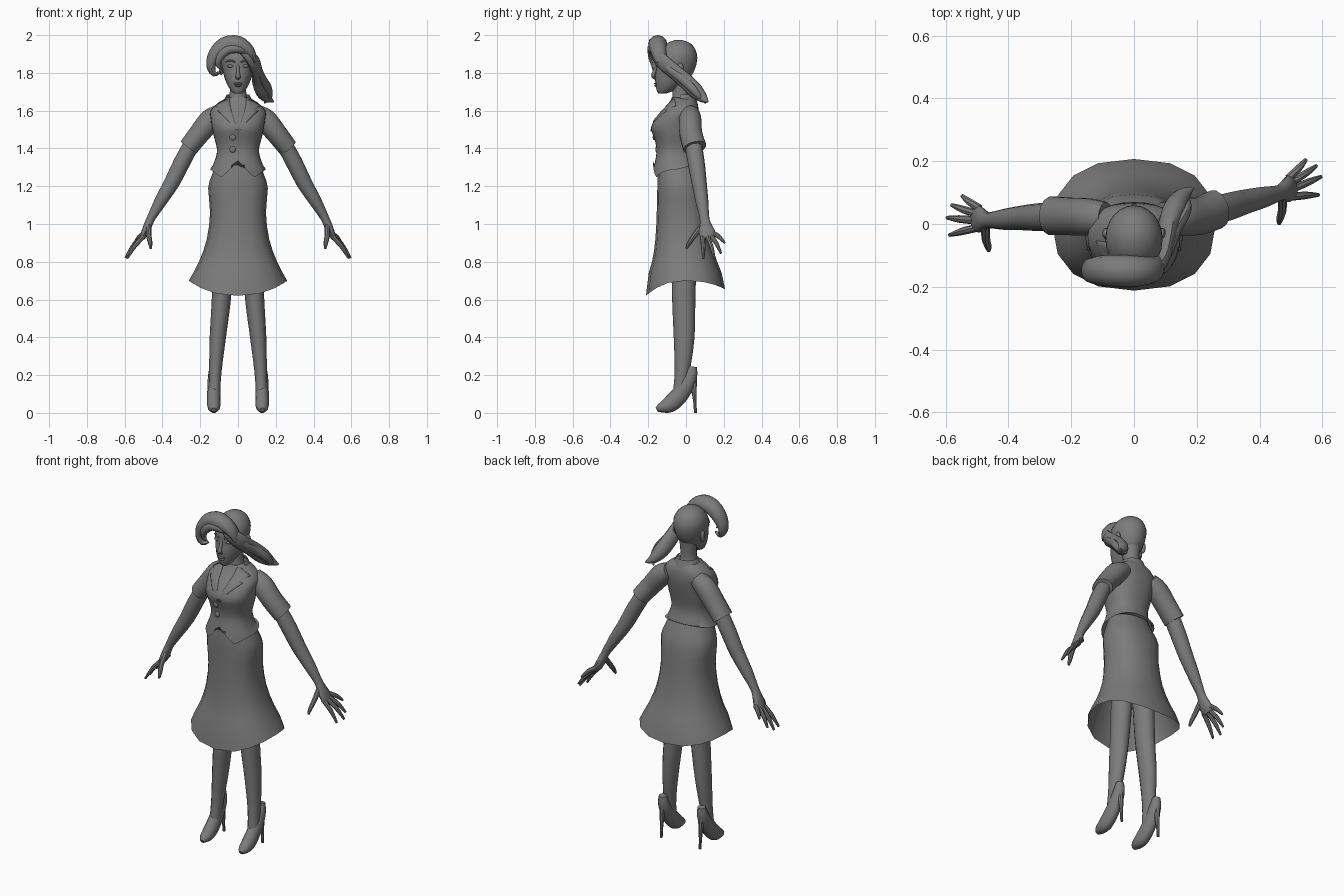
import bpy, bmesh
from math import sin, cos, pi, copysign, radians
from mathutils import Vector, Matrix
from mathutils.bvhtree import BVHTree

if "Cube" in bpy.data.objects:
    bpy.data.objects.remove(bpy.data.objects["Cube"], do_unlink=True)

grey = bpy.data.materials.new("plain grey")
grey.use_nodes = True
grey.diffuse_color = (.2, .2, .2, 1)
grey.node_tree.nodes["Principled BSDF"].inputs["Base Color"].default_value = (.2, .2, .2, 1)
parts = []


def finish(name, bm):
    bmesh.ops.recalc_face_normals(bm, faces=bm.faces)
    mesh = bpy.data.meshes.new(name)
    bm.to_mesh(mesh)
    bm.free()
    mesh.materials.append(grey)
    obj = bpy.data.objects.new(name, mesh)
    bpy.context.collection.objects.link(obj)
    parts.append(obj)
    return obj


def skin(name, rows, closed=True, caps=(True, True)):
    """Join rows of points into a surface."""
    bm = bmesh.new()
    rings = [[bm.verts.new(p) for p in row] for row in rows]
    n = len(rings[0])
    for low, high in zip(rings, rings[1:]):
        for i in range(n if closed else n - 1):
            j = (i + 1) % n
            bm.faces.new((low[i], low[j], high[j], high[i]))
    for ring, cap in ((rings[0], caps[0]), (rings[-1], caps[1])):
        if closed and cap:
            bm.faces.new(ring)
    return finish(name, bm)


def smooth_path(points, steps):
    """Catmull-Rom interpolation of tuples of any length."""
    pts = [points[0], *points, points[-1]]
    out = []
    for a, b, c, d in zip(pts, pts[1:], pts[2:], pts[3:]):
        for k in range(steps):
            t = k / steps
            out.append([q + t / 2 * (r - p + t * (2 * p - 5 * q + 4 * r - s + t * (3 * (q - r) + s - p)))
                        for p, q, r, s in zip(a, b, c, d)])
    return out + [list(points[-1])]


def loft(name, sections, n=20, power=1, steps=2, caps=(True, True), hem=None):
    """Sections are height, half width, front y, back y."""
    rows = []
    for k, (z, rx, front, back) in enumerate(smooth_path(sections, steps)):
        row = []
        for i in range(n):
            s, c = sin(2 * pi * i / n), -cos(2 * pi * i / n)
            x = rx * copysign(abs(s) ** power, s)
            y = (front + back) / 2 + (back - front) / 2 * copysign(abs(c) ** power, c)
            row.append((x, y, hem(x, c) if hem and k == 0 else z))
        rows.append(row)
    return skin(name, rows, caps=caps)


def tube(name, points, up, n=10, steps=3):
    """Points are x, y, z, half thickness, half breadth along the up hint."""
    path = smooth_path(points, steps)
    centres = [Vector(p[:3]) for p in path]
    rows = []
    for i, p in enumerate(path):
        tangent = (centres[min(i + 1, len(path) - 1)] - centres[max(i - 1, 0)]).normalized()
        side = Vector(up).cross(tangent).normalized()
        broad = tangent.cross(side)
        rows.append([centres[i] + side * p[3] * cos(2 * pi * k / n) + broad * p[4] * sin(2 * pi * k / n)
                     for k in range(n)])
    return skin(name, rows)


def ball(name, centre, size):
    bm = bmesh.new()
    bmesh.ops.create_uvsphere(bm, u_segments=12, v_segments=8, radius=1,
                              matrix=Matrix.Translation(centre) @ Matrix.Diagonal((*size, 1)))
    return finish(name, bm)


X, Y = (1, 0, 0), (0, 1, 0)

# Skirt with a dipping flared hem
loft("skirt", [(.7, .26, -.212, .207), (.8, .207, -.18, .165), (.92, .165, -.162, .13), (1.06, .148, -.155, .11),
               (1.19, .158, -.152, .095), (1.26, .138, -.15, .07), (1.36, .1, -.14, .03)],
     n=16, power=.85, caps=(False, True),
     hem=lambda x, c: .7 - (.08 if c < 0 else .045) * c * c)


# Jacket with a pointed front hem
def jacket_hem(x, c):
    if c > 0:
        return 1.29 + .03 * c
    return 1.335 - 1.06 * abs(x) if abs(x) < .085 else 1.245 + .7 * (abs(x) - .085)


jacket = loft("jacket", [(1.28, .146, -.175, .07), (1.35, .118, -.16, .045), (1.4, .112, -.156, .04),
                         (1.46, .127, -.17, .05), (1.51, .137, -.186, .06), (1.56, .145, -.16, .067),
                         (1.6, .145, -.125, .067), (1.64, .108, -.09, .06), (1.67, .058, -.075, .04)],
              n=32, power=.85, caps=(False, True), hem=jacket_hem)
surface = BVHTree.FromPolygons([v.co for v in jacket.data.vertices], [p.vertices for p in jacket.data.polygons])


def on_jacket(x, z, lift=.006):
    hit = surface.ray_cast(Vector((x, -1, z)), Vector(Y))[0]
    return Vector((x, (hit.y if hit else -.05) - lift, z))


# Lapels, closing edge and buttons laid on the jacket
edges = [((.045, 1.665), (.065, 1.66)), ((.042, 1.63), (.122, 1.628)), ((.036, 1.605), (.085, 1.605)),
         ((.036, 1.6), (.108, 1.6)), ((.02, 1.55), (.055, 1.55)), ((.002, 1.495), (.008, 1.49))]
for label, s in (("right", -1), ("left", 1)):
    rows = [[on_jacket(s * (a[0] + (b[0] - a[0]) * k / 4), a[1] + (b[1] - a[1]) * k / 4) for k in range(5)]
            for a, b in edges]
    lapel = skin(label + "_lapel", rows, closed=False)
    lapel.modifiers.new("thickness", "SOLIDIFY").thickness = .008
skin("closing_edge", [[on_jacket(x, 1.35 + .14 * k / 6, .004) for x in (-.005, .005)] for k in range(7)], closed=False)
for i, z in enumerate((1.395, 1.46)):
    ball(f"button_{i}", on_jacket(-.028, z, 0), (.017, .008, .017))

# Collar stand and neck
collar = loft("collar", [(1.63, .088, -.085, .064), (1.685, .06, -.07, .045)], n=20, steps=1, caps=(False, False))
bm = bmesh.new()
bm.from_mesh(collar.data)
bmesh.ops.delete(bm, geom=[f for f in bm.faces if f.calc_center_median().y < -.04], context="FACES")
bm.to_mesh(collar.data)
bm.free()
loft("neck", [(1.6, .065, -.1, .035), (1.66, .05, -.075, .025), (1.71, .044, -.07, .02), (1.78, .05, -.07, .025)], n=14)

# Head and face
loft("head", [(1.69, .02, -.145, -.11), (1.703, .036, -.154, -.07), (1.74, .058, -.161, -.02), (1.78, .073, -.164, .025),
              (1.82, .083, -.158, .047), (1.86, .09, -.158, .058), (1.9, .089, -.148, .058), (1.94, .07, -.12, .04),
              (1.965, .04, -.085, .008), (1.975, .01, -.05, -.03)], n=24)
tube("nose", [(0, -.15, 1.845, .006, .008), (0, -.168, 1.805, .01, .009), (0, -.174, 1.782, .01, .014),
              (0, -.16, 1.768, .005, .01)], X)
ball("upper_lip", (0, -.158, 1.743), (.023, .011, .006))
ball("lower_lip", (0, -.157, 1.732), (.019, .011, .006))
for label, s in (("right", -1), ("left", 1)):
    ball(label + "_eye", (s * .036, -.141, 1.836), (.02, .013, .009))
    ball(label + "_ear", (s * .089, -.03, 1.82), (.012, .018, .033))
    tube(label + "_brow", [(s * .015, -.156, 1.857, .004, .005), (s * .04, -.149, 1.866, .004, .005),
                           (s * .066, -.128, 1.858, .002, .003)], Y, n=6)

# Swept fringe with a curled tip
tube("fringe", [(.088, -.13, 1.86, .012, .03), (.06, -.145, 1.915, .03, .042), (0, -.15, 1.95, .046, .05),
                (-.07, -.148, 1.945, .045, .05), (-.122, -.148, 1.895, .037, .045), (-.143, -.148, 1.837, .025, .035),
                (-.125, -.148, 1.795, .015, .022), (-.09, -.148, 1.805, .004, .006)], Y, n=12)
tube("fringe_strand", [(.055, -.16, 1.9, .008, .01), (.01, -.178, 1.925, .022, .022), (-.05, -.18, 1.925, .026, .025),
                       (-.095, -.178, 1.885, .022, .022), (-.105, -.17, 1.84, .012, .014),
                       (-.085, -.165, 1.82, .003, .003)], Y)

# Side lock sweeping past the ear to a loose tail
outward = (.8, -.6, 0)
tube("side_lock", [(0, -.165, 1.925, .012, .012), (.05, -.157, 1.9, .032, .02), (.085, -.12, 1.855, .042, .024),
                   (.1, -.06, 1.805, .042, .026), (.11, 0, 1.755, .044, .032), (.13, .05, 1.705, .042, .036),
                   (.155, .09, 1.667, .026, .026), (.188, .115, 1.647, .004, .004)], outward, n=12)
tube("side_strand", [(.075, -.15, 1.89, .01, .01), (.108, -.09, 1.82, .02, .016), (.13, -.02, 1.765, .024, .02),
                     (.158, .03, 1.72, .024, .02), (.165, .07, 1.675, .016, .016), (.14, .105, 1.64, .004, .004)], outward)

# Limbs, with the left arm swung further back
fingers = {"index": ((.5, -.012, .935), (.587, -.035, .818)), "middle": ((.51, .012, .93), (.595, .02, .82)),
           "ring": ((.505, .034, .935), (.58, .06, .845)), "little": ((.492, .05, .95), (.547, .09, .9))}
for label, s, swing in (("right", -1, 0), ("left", 1, .33)):
    def limb(name, points, **options):
        tube(label + "_" + name, [(s * x, y + swing * max(0, x - .2), z, a, b) for x, y, z, a, b in points], Y, **options)

    limb("sleeve", [(.09, .02, 1.59, .045, .05), (.143, .022, 1.552, .06, .06), (.205, .024, 1.478, .056, .061),
                    (.262, .026, 1.405, .052, .063)], n=14)
    limb("arm", [(.23, .024, 1.45, .042, .046), (.295, .022, 1.33, .044, .045), (.35, .02, 1.22, .041, .04),
                 (.41, .015, 1.12, .033, .034), (.457, .012, 1.037, .023, .026), (.474, .012, 1, .022, .03),
                 (.492, .015, .957, .02, .043), (.508, .02, .925, .014, .038)], n=12)
    for finger, (base, tip) in fingers.items():
        mid = [(p + q) / 2 for p, q in zip(base, tip)]
        limb(finger + "_finger", [(*base, .013, .013), (mid[0] + .004, mid[1], mid[2] + .006, .012, .012),
                                  (*tip, .006, .006)], n=8)
    limb("thumb", [(.472, 0, .995, .014, .016), (.472, -.045, .94, .014, .014), (.465, -.07, .9, .012, .012),
                   (.462, -.085, .87, .006, .006)], n=8)
    tube(label + "_leg", [(s * .07, -.01, .95, .058, .07), (s * .087, -.012, .62, .051, .062),
                          (s * .107, -.01, .4, .043, .055), (s * .12, -.02, .22, .033, .04),
                          (s * .125, -.035, .1, .03, .035)], Y, n=12)

    # High-heeled shoes
    foot = s * .128
    shoe = tube(label + "_shoe", [(foot, -.155, .016, .012, .012), (foot, -.135, .026, .025, .028),
                                  (foot, -.09, .043, .043, .036), (foot, -.045, .082, .047, .036),
                                  (foot, -.005, .135, .043, .034), (foot, .026, .195, .034, .031),
                                  (foot, .036, .245, .022, .022)], X, n=12)
    for v in shoe.data.vertices:
        v.co.z = max(v.co.z, 0)
    tube(label + "_heel", [(foot, .032, .22, .026, .024), (foot, .04, .14, .017, .015), (foot, .047, .06, .009, .009),
                           (foot, .05, 0, .008, .008)], X, n=8)

# Smooth shading with sharp creases kept
bpy.ops.object.select_all(action="DESELECT")
for obj in parts:
    obj.select_set(True)
bpy.context.view_layer.objects.active = parts[0]
bpy.ops.object.shade_smooth_by_angle(angle=radians(40))
